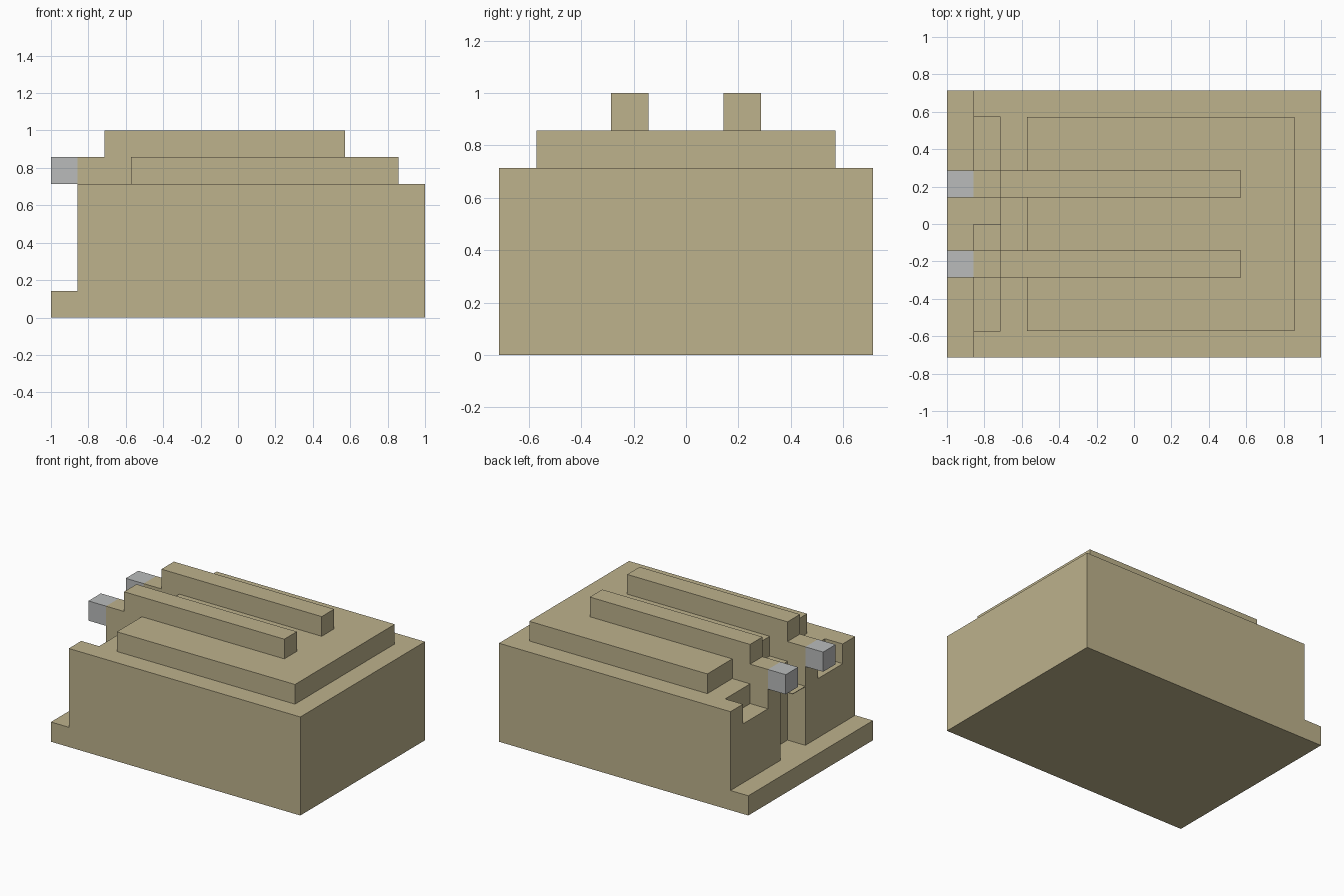
import bpy
import bmesh
from mathutils import Vector

U = 1 / 7  # modelling grid step

cube = bpy.data.objects.get("Cube")
if cube:
    bpy.data.objects.remove(cube, do_unlink=True)


def make_material(name, colour):
    mat = bpy.data.materials.new(name)
    mat.use_nodes = True
    mat.diffuse_color = colour
    bsdf = next(n for n in mat.node_tree.nodes if n.type == 'BSDF_PRINCIPLED')
    bsdf.inputs["Base Color"].default_value = colour
    return mat


TAN = make_material("tan", (0.51, 0.445, 0.262, 1))
GREY = make_material("light grey", (0.49, 0.50, 0.50, 1))


def prism(name, profile, y0, y1, mat=TAN):
    """Extrude an (x, z) outline along y, in grid steps."""
    bm = bmesh.new()
    face = bm.faces.new([bm.verts.new((x * U, y0 * U, z * U)) for x, z in profile])
    new = bmesh.ops.extrude_face_region(bm, geom=[face])["geom"]
    verts = [g for g in new if isinstance(g, bmesh.types.BMVert)]
    bmesh.ops.translate(bm, verts=verts, vec=Vector((0, (y1 - y0) * U, 0)))
    bmesh.ops.recalc_face_normals(bm, faces=bm.faces)
    mesh = bpy.data.meshes.new(name)
    bm.to_mesh(mesh)
    bm.free()
    mesh.materials.append(mat)
    obj = bpy.data.objects.new(name, mesh)
    bpy.context.collection.objects.link(obj)
    return obj


def box(name, x0, x1, y0, y1, z0, z1, mat=TAN):
    return prism(name, [(x0, z0), (x1, z0), (x1, z1), (x0, z1)], y0, y1, mat)


def cut(obj, cutter):
    cutter.hide_render = True
    mod = obj.modifiers.new("cut", 'BOOLEAN')
    mod.operation = 'DIFFERENCE'
    mod.solver = 'EXACT'
    mod.object = cutter
    bpy.context.view_layer.objects.active = obj
    bpy.ops.object.modifier_apply(modifier=mod.name)
    bpy.data.objects.remove(cutter, do_unlink=True)


# Main body with the low ledge at one end
body = prism("body", [(-7, 0), (7, 0), (7, 5), (-6, 5), (-6, 1), (-7, 1)], -5, 5)

# Centre slot down to the ledge, and a shallow notch on each side
cut(body, box("slot_cutter", -6.5, -5, -1, 1, 1, 6))
for low, high in ((-4, -2), (2, 4)):
    cut(body, box("notch_cutter", -6.5, -5, low, high, 4, 6))

# Thin shelf over half of the slot
box("slot_shelf", -6, -5, -1, 0, 3.97, 4)

# Raised top slab
box("top_slab", -4, 6, -4, 4, 5, 6)

# Two stepped rails with grey contact tips
for side, low in (("left", 1), ("right", -2)):
    prism(side + "_rail",
          [(-6, 5), (4, 5), (4, 7), (-5, 7), (-5, 6), (-6, 6)], low, low + 1)
    box(side + "_contact", -7, -6, low, low + 1, 5, 6, GREY)
